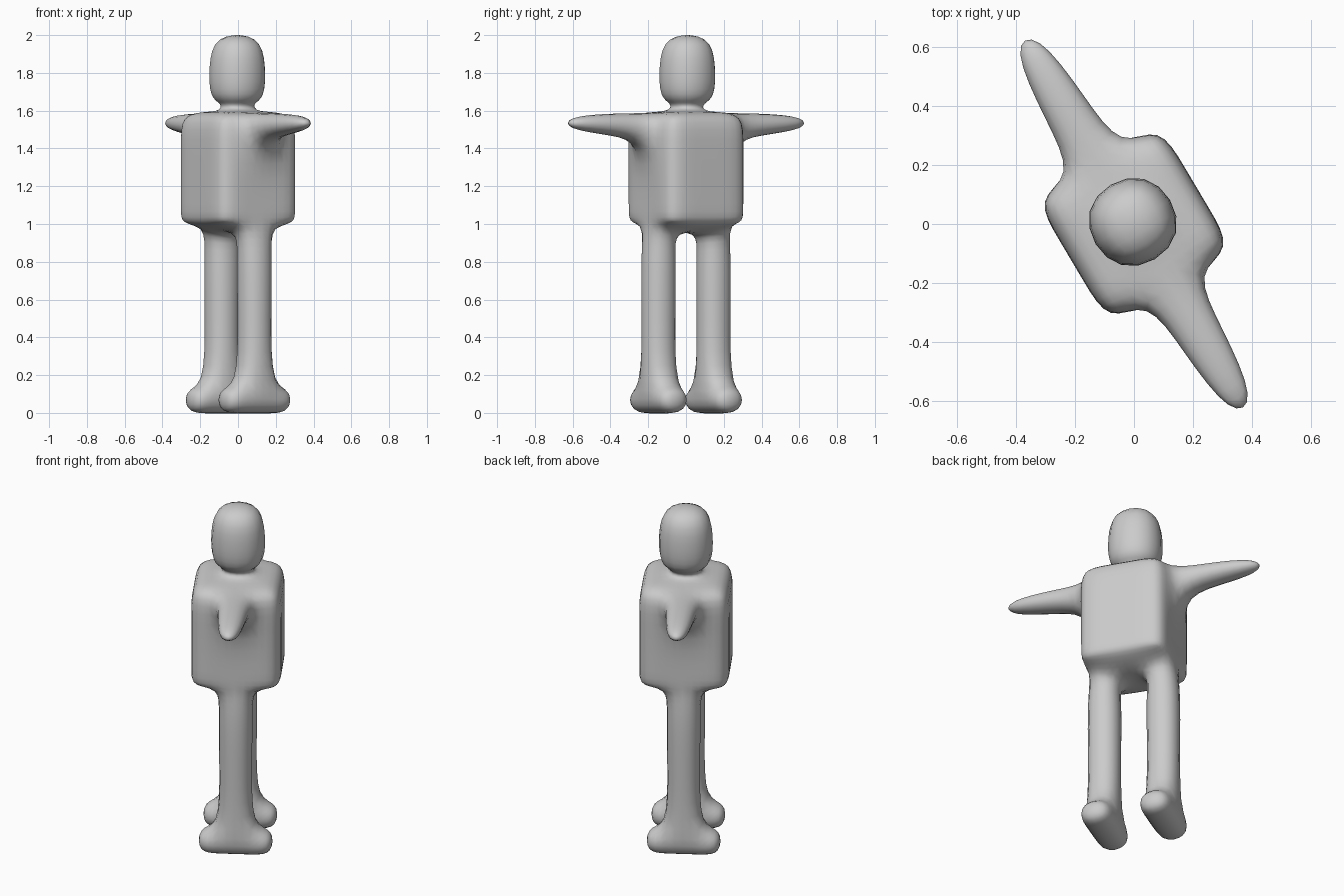
import bpy, bmesh, math
from mathutils import Vector, Matrix

if "Cube" in bpy.data.objects:
    bpy.data.objects.remove(bpy.data.objects["Cube"])

bm = bmesh.new()


def face_near(*p):
    p = Vector(p)
    return min(bm.faces, key=lambda f: (f.calc_center_median() - p).length)


def extrude(face, center, half):
    """Extrude a quad and lay its corners out around a new centre."""
    mid = face.calc_center_median()
    new = bmesh.ops.extrude_discrete_faces(bm, faces=[face])["faces"][0]
    for v in new.verts:
        d = v.co - mid
        v.co = [c + math.copysign(h, k) for c, h, k in zip(center, half, d)]
    return new


# Torso block, cut into a cage (local x runs along the arms)
W, U, V = 0.246, 0.085, 0.098
Z0, Z1 = 1.0, 1.592
bmesh.ops.create_cube(bm, size=1, matrix=Matrix.Translation((0, 0, (Z0 + Z1) / 2))
                      @ Matrix.Diagonal((2 * W, 2 * W, Z1 - Z0, 1)))
for axis, at in [(0, U), (0, -U), (1, V), (1, -V), (2, 1.06), (2, 1.42)]:
    co, no = [0, 0, 0], [0, 0, 0]
    co[axis], no[axis] = at, 1
    bmesh.ops.bisect_plane(bm, geom=bm.verts[:] + bm.edges[:] + bm.faces[:],
                           plane_co=co, plane_no=no)

# Lower the crotch
for v in bm.verts:
    if v.co.z < Z0 + 0.01 and abs(v.co.x) < 0.1 and abs(v.co.y) < 0.1:
        v.co.z = 0.955

for s in (1, -1):
    # Leg
    f = face_near(s * 0.165, 0, Z0 - 0.02)
    for z, h in [(0.85, 0.101), (0.5, 0.097), (0.145, 0.096), (-0.009, 0.095)]:
        f = extrude(f, (s * 0.17, 0, z), (h, h, 0))
    # Foot, toe and heel
    for t in (1, -1):
        extrude(face_near(s * 0.17, t * 0.095, 0.068),
                (s * 0.17, t * 0.21, 0.068), (0.09, 0, 0.075))
    # Arm
    f = face_near(s * W, 0, (1.42 + Z1) / 2)
    f = extrude(f, (s * 0.45, 0, 1.528), (0, 0.085, 0.064))
    extrude(f, (s * 0.748, 0, 1.535), (0, 0.055, 0.036))

# Neck and head
f = face_near(0, 0, Z1)
for z, h in [(1.64, 0.09), (1.665, 0.158), (1.83, 0.165), (2.016, 0.132)]:
    f = extrude(f, (-0.008, 0, z), (h, h, 0))

bmesh.ops.rotate(bm, verts=bm.verts, cent=(0, 0, 0),
                 matrix=Matrix.Rotation(math.radians(-59.3), 3, 'Z'))
bmesh.ops.recalc_face_normals(bm, faces=bm.faces)
for f in bm.faces:
    f.smooth = True

mesh = bpy.data.meshes.new("figure_body")
bm.to_mesh(mesh)
bm.free()
body = bpy.data.objects.new("figure_body", mesh)
bpy.context.collection.objects.link(body)
sub = body.modifiers.new("subdivision", 'SUBSURF')
sub.levels = sub.render_levels = 2
